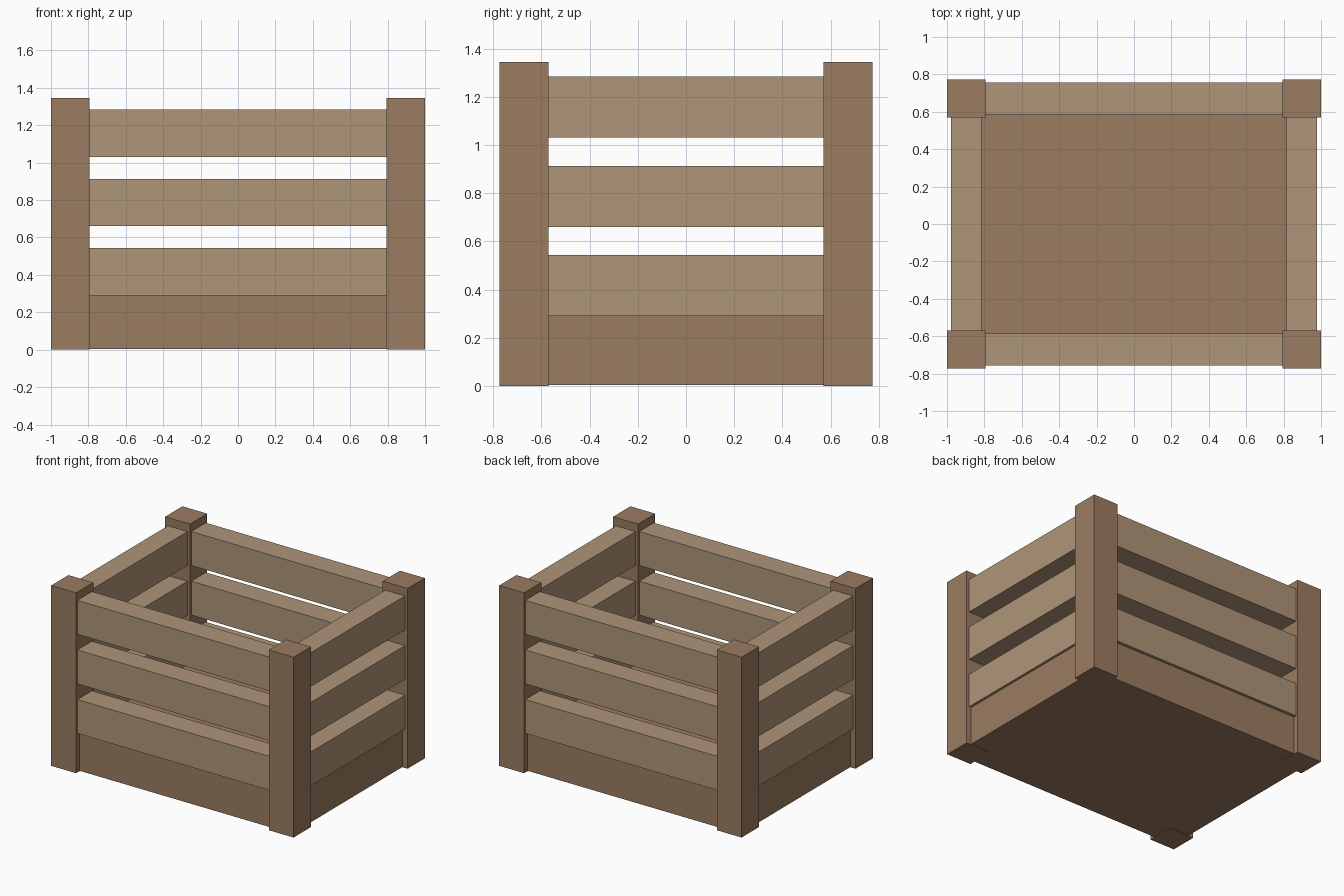
import bpy

if "Cube" in bpy.data.objects:
    bpy.data.objects.remove(bpy.data.objects["Cube"])


def material(name, rgb):
    m = bpy.data.materials.new(name)
    m.diffuse_color = (*rgb, 1)
    m.use_nodes = True
    m.node_tree.nodes["Principled BSDF"].inputs["Base Color"].default_value = m.diffuse_color
    return m


dark_wood = material("dark_wood", (0.33, 0.20, 0.12))
light_wood = material("light_wood", (0.43, 0.30, 0.19))


def box(name, lo, hi, mat):
    """Axis-aligned box between two corners."""
    centre = [(a + b) / 2 for a, b in zip(lo, hi)]
    bpy.ops.mesh.primitive_cube_add(size=1, location=centre)
    ob = bpy.context.object
    ob.name = name
    ob.scale = [b - a for a, b in zip(lo, hi)]
    bpy.ops.object.transform_apply(location=False, rotation=False, scale=True)
    ob.data.materials.append(mat)
    return ob


def span(side, inner, outer):
    """Sorted interval on the positive or negative side of an axis."""
    return sorted((side * inner, side * outer))


# Solid base between the posts
box("base", (-0.96, -0.735, 0.004), (0.96, 0.735, 0.29), dark_wood)

# Corner posts
for sx, xn in ((-1, "left"), (1, "right")):
    for sy, yn in ((-1, "front"), (1, "back")):
        x0, x1 = span(sx, 0.795, 1.0)
        y0, y1 = span(sy, 0.57, 0.773)
        box(f"{yn}_{xn}_post", (x0, y0, 0), (x1, y1, 1.345), dark_wood)

# Three tiers of slats on all four sides, ends let into the posts
for tier, z in enumerate((0.29, 0.66, 1.03), 1):
    top = z + 0.253
    for s, n in ((-1, "front"), (1, "back")):
        y0, y1 = span(s, 0.586, 0.757)
        box(f"{n}_slat_{tier}", (-0.80, y0, z), (0.80, y1, top), light_wood)
    for s, n in ((-1, "left"), (1, "right")):
        x0, x1 = span(s, 0.816, 0.978)
        box(f"{n}_slat_{tier}", (x0, -0.575, z), (x1, 0.575, top), light_wood)
